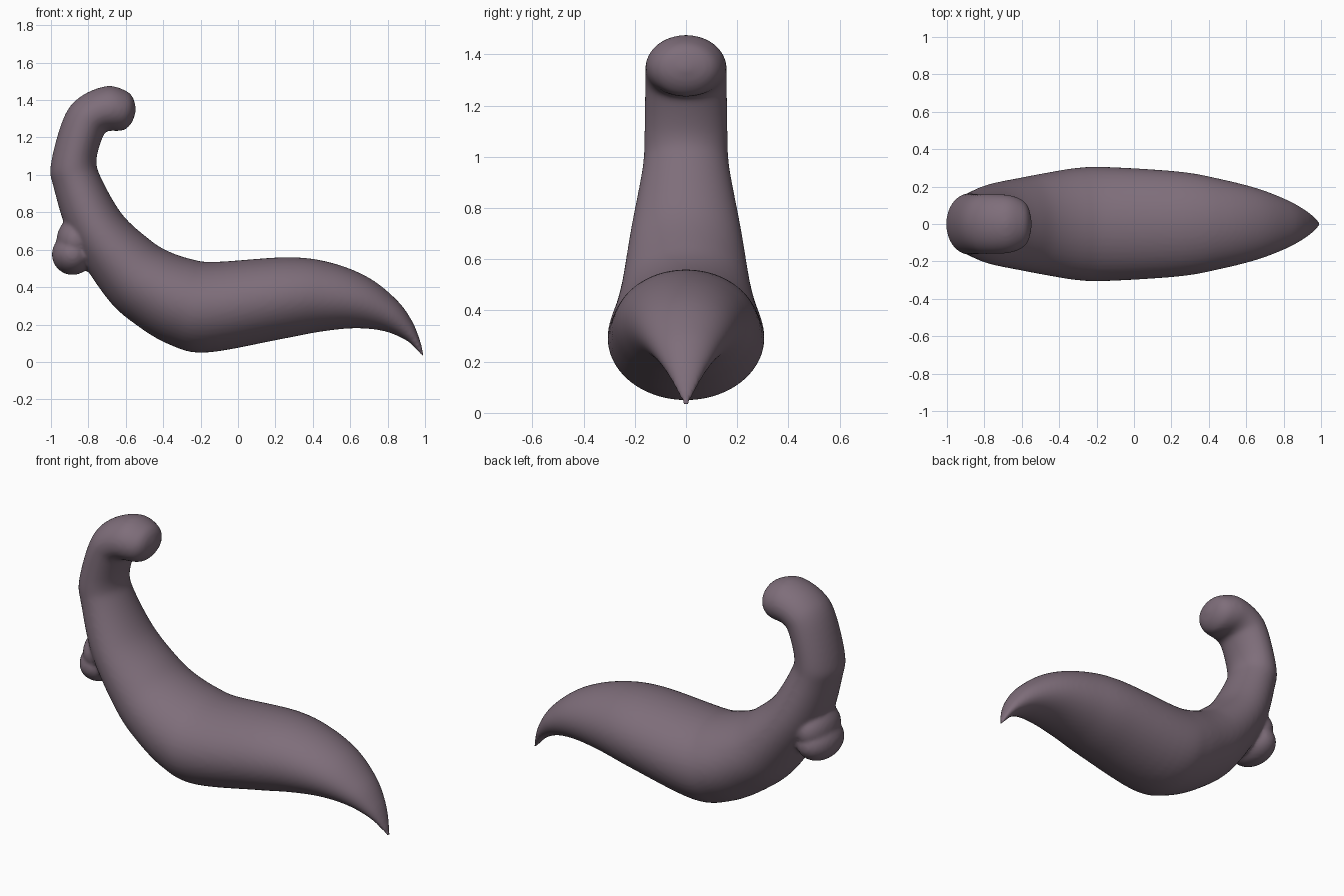
import bpy
import bmesh
from math import cos, sin, pi
from mathutils import Vector

default_cube = bpy.data.objects.get("Cube")
if default_cube:
    bpy.data.objects.remove(default_cube, do_unlink=True)

SIDES = 48
STEPS = 6

# Cross-sections from tail tip to head: inner x, z, outer x, z, half width
SECTIONS = [
    (1, .01, 1, .01, 0),
    (.975, .11, .96, .06, .035),
    (.93, .22, .9, .115, .075),
    (.85, .33, .78, .165, .13),
    (.7, .45, .62, .18, .19),
    (.5, .53, .43, .16, .24),
    (.27, .56, .22, .12, .28),
    (-.12, .535, -.17, .05, .305),
    (-.25, .55, -.36, .09, .3),
    (-.38, .595, -.54, .195, .275),
    (-.48, .66, -.7, .34, .25),
    (-.62, .79, -.89, .64, .215),
    (-.73, .98, -.985, .93, .17),
    (-.757, 1.08, -1, 1.06, .163),
    (-.72, 1.21, -.93, 1.31, .16),
    (-.69, 1.235, -.84, 1.42, .16),
    (-.64, 1.235, -.7, 1.475, .155),
    (-.6, 1.245, -.6, 1.45, .13),
    (-.565, 1.285, -.56, 1.41, .085),
    (-.545, 1.345, -.545, 1.345, 0),
]


def make_material(name, colour):
    material = bpy.data.materials.new(name)
    material.use_nodes = True
    material.diffuse_color = colour
    material.node_tree.nodes["Principled BSDF"].inputs["Base Color"].default_value = colour
    return material


def smooth_sections(sections):
    """Interpolate the sections with a Catmull-Rom spline."""
    points = [Vector(section) for section in sections]
    padded = [points[0]] + points + [points[-1]]
    result = []
    for a, b, c, d in zip(padded, padded[1:], padded[2:], padded[3:]):
        for step in range(STEPS):
            t = step / STEPS
            result.append((b * 2 + (c - a) * t
                           + (a * 2 - b * 5 + c * 4 - d) * t ** 2
                           + (b * 3 - a - c * 3 + d) * t ** 3) / 2)
    return result + [points[-1]]


def add_loft(bm, sections):
    """Skin elliptical rings, closing each end on a single point."""
    rings = []
    for inner_x, inner_z, outer_x, outer_z, width in smooth_sections(sections)[1:-1]:
        inner = Vector((inner_x, 0, inner_z))
        outer = Vector((outer_x, 0, outer_z))
        centre, half = (inner + outer) / 2, (inner - outer) / 2
        ring = []
        for i in range(SIDES):
            angle = 2 * pi * i / SIDES
            side = Vector((0, width * sin(angle), 0))
            ring.append(bm.verts.new(centre + half * cos(angle) + side))
        rings.append(ring)
    for lower, upper in zip(rings, rings[1:]):
        for i in range(SIDES):
            j = (i + 1) % SIDES
            bm.faces.new((lower[i], lower[j], upper[j], upper[i]))
    for ring, section in ((rings[0], sections[0]), (rings[-1], sections[-1])):
        tip = bm.verts.new((section[0], 0, section[1]))
        for i in range(SIDES):
            bm.faces.new((ring[i], ring[(i + 1) % SIDES], tip))


def add_ellipsoid(bm, centre, radii):
    made = bmesh.ops.create_uvsphere(bm, u_segments=SIDES, v_segments=SIDES // 2, radius=1)
    bmesh.ops.scale(bm, vec=radii, verts=made["verts"])
    bmesh.ops.translate(bm, vec=centre, verts=made["verts"])


# Curved body with the rounded bump behind the neck
bm = bmesh.new()
add_loft(bm, SECTIONS)
add_ellipsoid(bm, (-.885, 0, .575), (.11, .16, .11))
add_ellipsoid(bm, (-.87, 0, .65), (.1, .16, .12))
bmesh.ops.recalc_face_normals(bm, faces=bm.faces)
mesh = bpy.data.meshes.new("curved_body")
bm.to_mesh(mesh)
bm.free()
body = bpy.data.objects.new("curved_body", mesh)
bpy.context.collection.objects.link(body)
mesh.materials.append(make_material("dusky mauve", (.21, .155, .195, 1)))

# Fuse the bump into the body and soften the join
remesh = body.modifiers.new("fuse", "REMESH")
remesh.mode = "VOXEL"
remesh.voxel_size = .011
remesh.use_smooth_shade = True
soften = body.modifiers.new("soften", "SMOOTH")
soften.factor = .5
soften.iterations = 8
